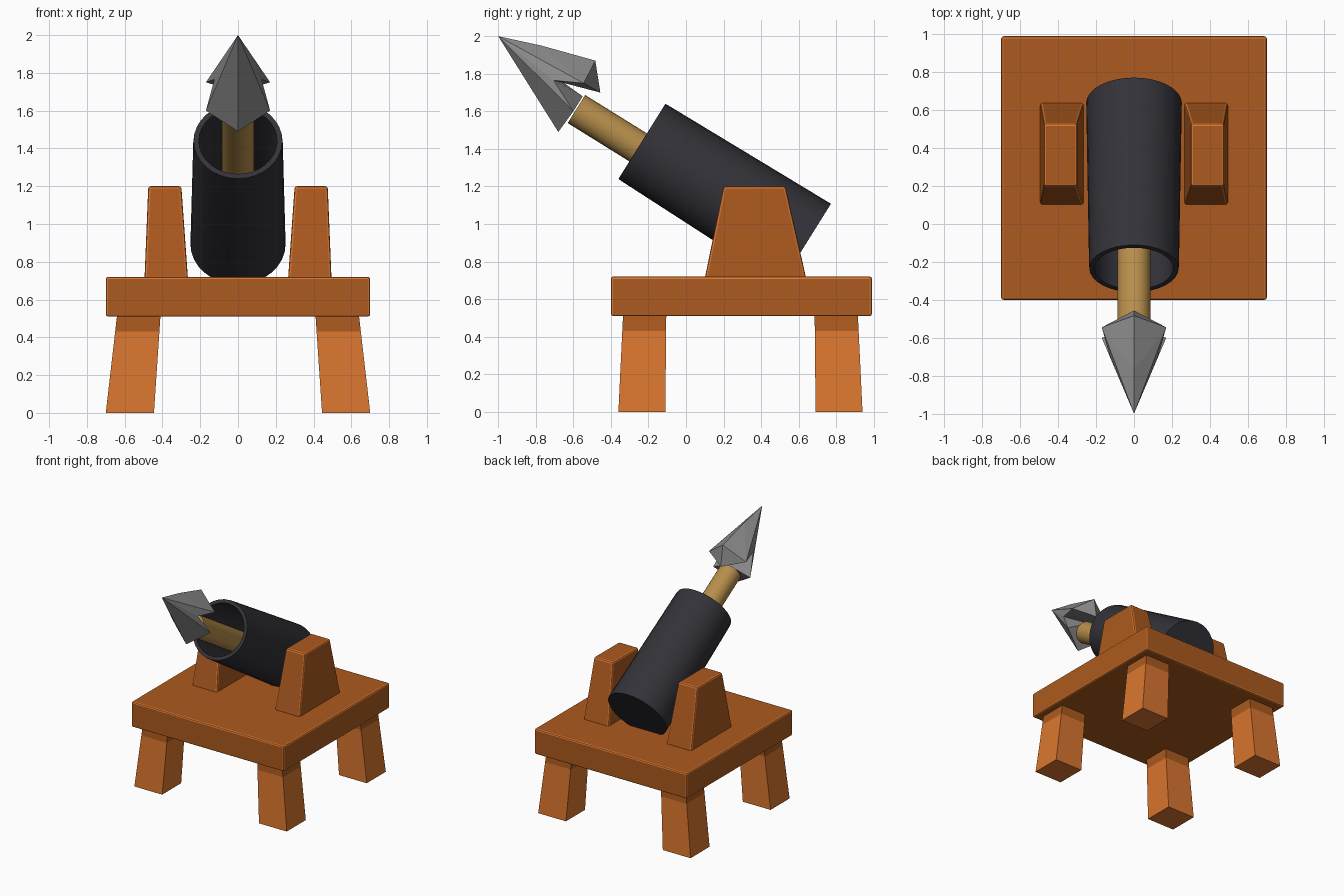
import bpy, bmesh, math
from mathutils import Vector

if "Cube" in bpy.data.objects:
    bpy.data.objects.remove(bpy.data.objects["Cube"])


def material(name, col):
    m = bpy.data.materials.new(name)
    m.diffuse_color = (*col, 1)
    m.use_nodes = True
    m.node_tree.nodes["Principled BSDF"].inputs["Base Color"].default_value = m.diffuse_color
    return m


WOOD = material("brown wood", (0.413, 0.102, 0.013))
LIGHT = material("light orange wood", (0.70, 0.18, 0.028))
IRON = material("dark iron", (0.032, 0.032, 0.040))
SHAFT = material("tan shaft", (0.47, 0.27, 0.07))
STEEL = material("grey steel", (0.265, 0.265, 0.265))


def finish(name, bm, mats, smooth=False, bevel=0):
    bmesh.ops.recalc_face_normals(bm, faces=bm.faces[:])
    me = bpy.data.meshes.new(name)
    bm.to_mesh(me)
    bm.free()
    for m in mats:
        me.materials.append(m)
    ob = bpy.data.objects.new(name, me)
    bpy.context.collection.objects.link(ob)
    if bevel:  # worn edges show the lighter wood
        b = ob.modifiers.new("bevel", 'BEVEL')
        b.width, b.segments, b.material = bevel, 2, 1
    if smooth:
        bpy.ops.object.select_all(action='DESELECT')
        bpy.context.view_layer.objects.active = ob
        ob.select_set(True)
        bpy.ops.object.shade_smooth_by_angle(angle=math.radians(35))
    return ob


def block(name, low, high, z0, z1, bevel=0, split=None):
    """Tapered block; low and high are (x0, x1, y0, y1) rectangles.
    Below the height split the faces take the light wood."""
    bm = bmesh.new()
    rings = []
    for (x0, x1, y0, y1), z in ((low, z0), (high, z1)):
        rings.append([bm.verts.new((x, y, z)) for x, y in
                      ((x0, y0), (x1, y0), (x1, y1), (x0, y1))])
    a, b = rings
    bm.faces.new(a)
    bm.faces.new(b)
    for i in range(4):
        j = (i + 1) % 4
        bm.faces.new((a[i], a[j], b[j], b[i]))
    if split:
        bmesh.ops.bisect_plane(bm, geom=bm.verts[:] + bm.edges[:] + bm.faces[:],
                               plane_co=(0, 0, split), plane_no=(0, 0, 1))
        for f in bm.faces:
            f.material_index = int(f.calc_center_median().z < split)
    return finish(name, bm, [WOOD, LIGHT], bevel=bevel)


def flip(r, sx, sy, yc):
    """Mirror a rectangle across x = 0 and y = yc."""
    xs = sorted((sx * r[0], sx * r[1]))
    ys = sorted((yc + sy * (r[2] - yc), yc + sy * (r[3] - yc)))
    return (*xs, *ys)


def lathe(name, start, end, profile, mat, n=32):
    """Turn a (distance, radius) profile around the line from start to end."""
    start, end = Vector(start), Vector(end)
    d = (end - start).normalized()
    u = Vector((1, 0, 0))
    v = d.cross(u)
    bm = bmesh.new()
    rings = []
    for t, r in profile:
        rings.append([bm.verts.new(start + d * t + r * (math.cos(a) * u + math.sin(a) * v))
                      for a in (2 * math.pi * i / n for i in range(n))])
    for a, b in zip(rings, rings[1:]):
        for i in range(n):
            j = (i + 1) % n
            bm.faces.new((a[i], a[j], b[j], b[i]))
    bm.faces.new(rings[0])
    bm.faces.new(rings[-1])
    return finish(name, bm, [mat], smooth=True)


# table top, splayed legs and the two cradle blocks
YC = 0.29
slab = (-0.7, 0.7, -0.4, 0.99)
block("table_top", slab, slab, 0.51, 0.72, bevel=0.012)
for sx, side in ((-1, "left"), (1, "right")):
    for sy, end in ((1, "front"), (-1, "back")):
        block(f"{end}_{side}_leg", flip((0.445, 0.70, -0.36, -0.11), sx, sy, YC),
              flip((0.41, 0.64, -0.335, -0.105), sx, sy, YC), 0, 0.52, split=0.43)
    block(f"{side}_cradle", flip((0.265, 0.495, 0.10, 0.64), sx, 1, 0),
          flip((0.30, 0.475, 0.20, 0.53), sx, 1, 0), 0.71, 1.2, bevel=0.012)

# hollow barrel: inner floor, bore, muzzle rim, outer wall, closed back
L = 1.03
lathe("barrel", (0, -0.235, 1.44), (0, 0.645, 0.89),
      [(L - 0.04, 0.22), (0, 0.207), (0, 0.235), (0.02, 0.237), (L, 0.252)], IRON)

# shaft of the bolt
lathe("shaft", (0, -0.575, 1.607), (0, -0.25, 1.405), [(-0.01, 0.088), (1.25, 0.088)], SHAFT, 24)

# barbed head: an upper and a lower prong sharing the tip and side notches
TIP = [(0, -1, 2)]
NOTCH = [(s * 0.125, -0.705, 1.765) for s in (-1, 1)]
upper = TIP + NOTCH + [(0, -0.77, 1.95), (0, -0.483, 1.87), (0, -0.456, 1.70),
                       (-0.17, -0.545, 1.75), (0.17, -0.545, 1.75)]
lower = TIP + NOTCH + [(0, -0.68, 1.49), (0, -0.55, 1.68),
                       (-0.17, -0.60, 1.60), (0.17, -0.60, 1.60)]
for name, pts in (("upper_prong", upper), ("lower_prong", lower)):
    bm = bmesh.new()
    vs = [bm.verts.new(p) for p in pts]
    bmesh.ops.convex_hull(bm, input=vs)
    finish(name, bm, [STEEL])
